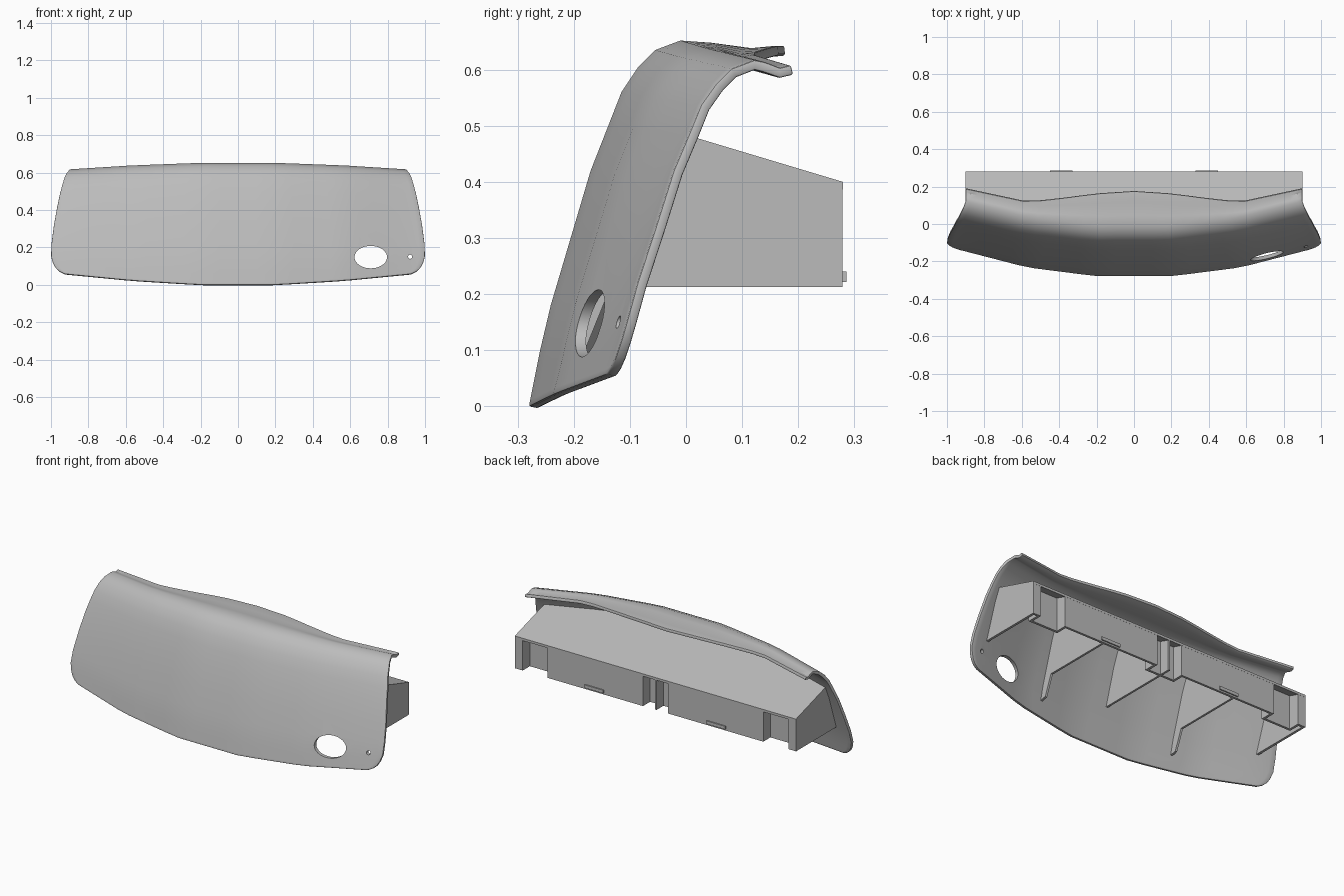
import bpy, bmesh
from math import radians

cube = bpy.data.objects.get("Cube")
if cube:
    bpy.data.objects.remove(cube)

grey = bpy.data.materials.new("light_grey")
grey.use_nodes = True
COLOUR = (0.5, 0.5, 0.5, 1)
grey.diffuse_color = COLOUR
grey.node_tree.nodes["Principled BSDF"].inputs["Base Color"].default_value = COLOUR


def lerp(points, v):
    """Piecewise linear lookup, clamped at both ends."""
    if v <= points[0][0]:
        return points[0][1]
    for (a, p), (b, q) in zip(points, points[1:]):
        if v <= b:
            return p + (q - p) * (v - a) / (b - a)
    return points[-1][1]


def add_object(name, bm):
    bmesh.ops.recalc_face_normals(bm, faces=bm.faces)
    mesh = bpy.data.meshes.new(name)
    bm.to_mesh(mesh)
    bm.free()
    mesh.materials.append(grey)
    ob = bpy.data.objects.new(name, mesh)
    bpy.context.collection.objects.link(ob)
    return ob


def slab(name, loop_a, loop_b):
    """Closed solid between two matching loops of points."""
    bm = bmesh.new()
    a = [bm.verts.new(p) for p in loop_a]
    b = [bm.verts.new(p) for p in loop_b]
    bm.faces.new(a)
    bm.faces.new(b[::-1])
    for i in range(len(a)):
        j = (i + 1) % len(a)
        bm.faces.new((a[i], a[j], b[j], b[i]))
    return add_object(name, bm)


# Shell shape: middle profile, sideways sweep, bottom rise, crown drop, half width
CREST = 0.652
PROFILE = [(0, -.28), (.15, -.25), (.42, -.17), (.56, -.115), (.605, -.085), (.635, -.055), (CREST, -.01)]
SWEEP = [(.2, 0), (.57, .047), (.93, .14), (1, .155)]
RISE = [(.2, 0), (.57, .023), (.93, .058), (1, .068)]
DROP = [(.2, 0), (.57, .014), (.92, .036)]
WIDTH = [(0, .925), (.012, .955), (.03, .975), (.06, .99), (.1, 1), (.18, .998), (.3, .985),
         (.42, .967), (.5, .953), (.56, .94), (.605, .928), (.635, .915), (CREST, .9)]
LIP = [(0, .185), (.2, .172), (.4, .12), (.57, .08), (.9, .065)]
LIP_DIP = [(.3, -.004), (.7, -.014), (1, -.009)]


def shell_point(x, zc):
    k = zc / CREST
    return (x, lerp(PROFILE, zc) + lerp(SWEEP, abs(x)),
            zc + lerp(RISE, abs(x)) * (1 - k) - lerp(DROP, abs(x)) * k)


def shell_y(x, z):
    """Depth just inside the shell at a given place."""
    rise, drop = lerp(RISE, abs(x)), lerp(DROP, abs(x))
    zc = (z - rise) / (1 - (rise + drop) / CREST)
    return lerp(PROFILE, zc) + lerp(SWEEP, abs(x)) + .01


# Curved front shell
half = [.1, .2, .3, .4, .5, .57, .66, .75, .84, .93, .97, 1]
us = [-u for u in reversed(half)] + [0] + half
bm = bmesh.new()
rows = [[bm.verts.new(shell_point(u * w, zc)) for u in us] for zc, w in WIDTH]
for q, dip in LIP_DIP:
    row = []
    for u in us:
        x, y, z = shell_point(u * .9, CREST)
        row.append(bm.verts.new((x, y + q * lerp(LIP, abs(x)), z + dip)))
    rows.append(row)
for low, high in zip(rows, rows[1:]):
    for i in range(len(us) - 1):
        bm.faces.new((low[i], low[i + 1], high[i + 1], high[i]))
shell = add_object("shell", bm)
if shell.data.polygons[0].normal.y > 0:
    shell.data.flip_normals()

bpy.context.view_layer.objects.active = shell
shell.select_set(True)
solid = shell.modifiers.new("thickness", 'SOLIDIFY')
solid.thickness = .018
solid.offset = -1
edge = shell.modifiers.new("soft_edge", 'BEVEL')
edge.width = .004
edge.segments = 2
edge.angle_limit = radians(50)

# Oval opening and small pin hole
for name, x, z, rx, rz in (("oval_cutter", .71, .148, .087, .06), ("pin_cutter", .92, .15, .011, .011)):
    bpy.ops.mesh.primitive_cylinder_add(vertices=40, radius=1, depth=.5, location=(x, -.15, z),
                                        rotation=(radians(90), 0, 0))
    cutter = bpy.context.object
    cutter.name = name
    cutter.scale = (rx, rz, 1)
    cutter.hide_render = True
    cutter.data.materials.append(grey)
    cut = shell.modifiers.new(name, 'BOOLEAN')
    cut.operation = 'DIFFERENCE'
    cut.object = cutter

bpy.ops.object.select_all(action='DESELECT')
shell.select_set(True)
bpy.context.view_layer.objects.active = shell
for mod in list(shell.modifiers):
    bpy.ops.object.modifier_apply(modifier=mod.name)
for name in ("oval_cutter", "pin_cutter"):
    bpy.data.objects.remove(bpy.data.objects[name])
bpy.ops.object.shade_smooth_by_angle(angle=radians(35))

# Rear bracket
BACK, BOTTOM, END, T = .28, .213, .9, .014


def roof_z(y):
    return .4 + .3 * (BACK - y)


def roof_front(x):
    y = 0
    for _ in range(12):
        y = shell_y(x, roof_z(y))
    return y


# Sloping roof plate
front = [(x, roof_front(x)) for x in (-END, -.75, -.57, -.4, -.2, .2, .4, .57, .75, END)]
plan = front + [(END, BACK), (-END, BACK)]
slab("roof_plate", [(x, y, roof_z(y)) for x, y in plan], [(x, y, roof_z(y) - T) for x, y in plan])


# Upright ribs, some with a foot running down inside the shell
def rib(name, x0, x1, foot):
    x = (x0 + x1) / 2
    top_y = roof_front(x)
    top = roof_z(top_y) - .005
    start = .09 if foot else BOTTOM
    side = [(shell_y(x, z), z) for z in (start + (top - start) * i / 6 for i in range(7))]
    side += [(BACK - .003, roof_z(BACK) - .005), (BACK - .003, BOTTOM)]
    if foot:
        side += [(shell_y(x, BOTTOM) + .06, BOTTOM), (shell_y(x, start) + .045, start + .01)]
    slab(name, [(x0, y, z) for y, z in side], [(x1, y, z) for y, z in side])


rib("middle_rib", -.006, .006, False)


# Stepped back wall with recesses
def wall(name, xa, xb, ya, yb):
    plan = [(xa, ya), (xb, ya), (xb, yb), (xa, yb)]
    slab(name, [(x, y, BOTTOM) for x, y in plan], [(x, y, roof_z(y) - .004) for x, y in plan])


DEEP = .2
wall("middle_recess_wall", -.08, .08, DEEP, DEEP + T)
for side, s in (("left", 1), ("right", -1)):
    rib(side + "_end_wall", s * (END - T), s * END, False)
    rib(side + "_rib", s * .424, s * .436, True)
    wall(side + "_back_panel", s * .08, s * .69, BACK - T, BACK - .001)
    wall(side + "_recess_wall", s * .69, s * .85, DEEP, DEEP + T)
    wall(side + "_end_leg", s * .85, s * END, BACK - T, BACK - .001)
    for part, x in (("inner", .08), ("outer", .69 - T), ("leg", .85)):
        wall(side + "_" + part + "_return", s * x, s * (x + T), DEEP, BACK - .002)
    # Small catch on the panel
    plan = [(s * .33, BACK - .004), (s * .45, BACK - .004), (s * .45, BACK + .006), (s * .33, BACK + .006)]
    slab(side + "_catch", [(x, y, .222) for x, y in plan], [(x, y, .24) for x, y in plan])
